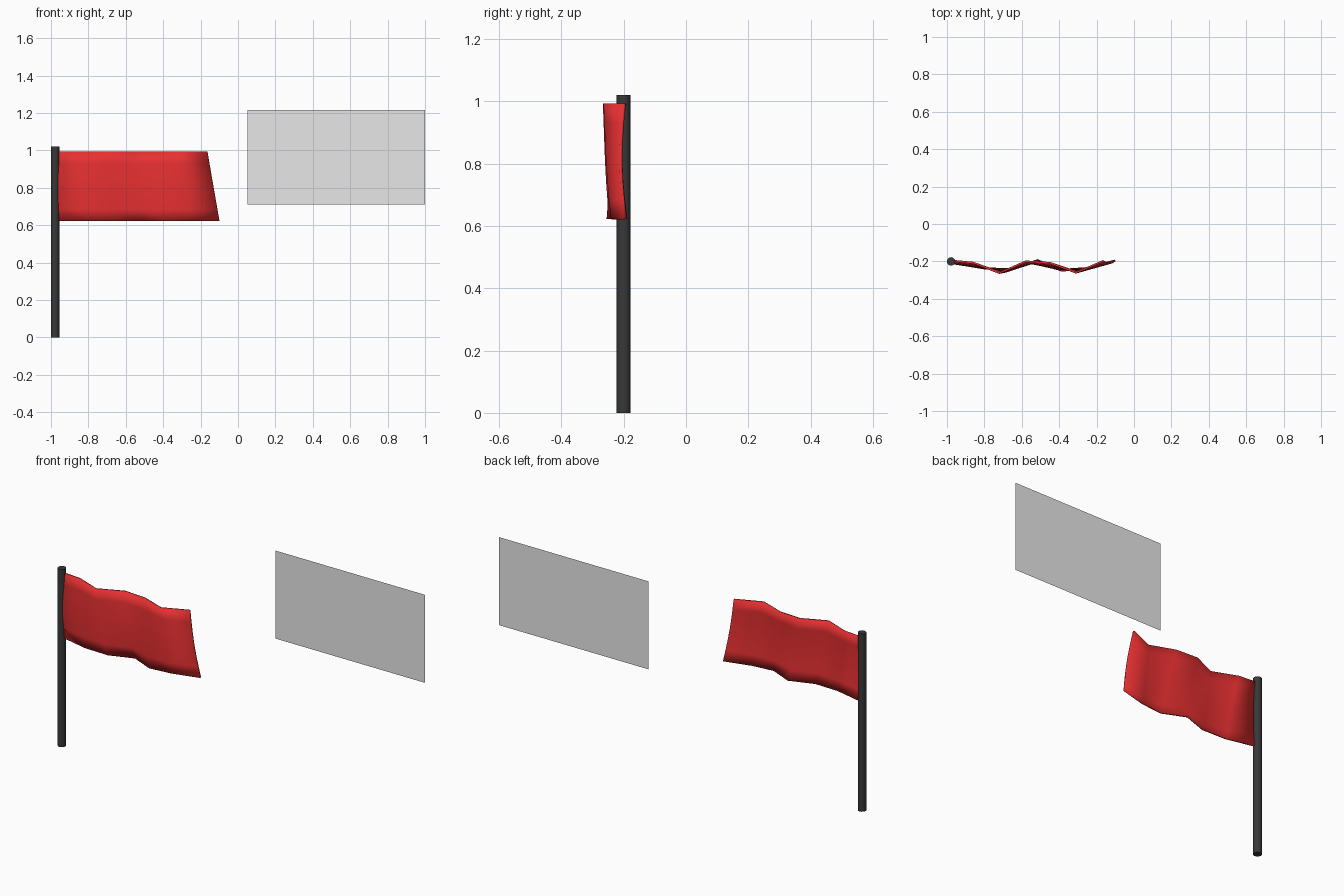
import bpy
import bmesh
from math import radians, pi, sin

cube = bpy.data.objects.get("Cube")
if cube:
    bpy.data.objects.remove(cube, do_unlink=True)


def material(name, rgb):
    mat = bpy.data.materials.new(name)
    mat.use_nodes = True
    mat.diffuse_color = (*rgb, 1)
    mat.node_tree.nodes["Principled BSDF"].inputs["Base Color"].default_value = (*rgb, 1)
    return mat


def build(name, bm, mat, smooth_angle=None):
    mesh = bpy.data.meshes.new(name)
    bm.to_mesh(mesh)
    bm.free()
    mesh.materials.append(mat)
    obj = bpy.data.objects.new(name, mesh)
    bpy.context.collection.objects.link(obj)
    if smooth_angle:
        bpy.ops.object.select_all(action="DESELECT")
        obj.select_set(True)
        bpy.context.view_layer.objects.active = obj
        bpy.ops.object.shade_smooth_by_angle(angle=radians(smooth_angle))
    return obj


red = material("red cloth", (0.82, 0.03, 0.032))
dark = material("dark metal", (0.04, 0.04, 0.04))
grey = material("light grey", (0.8, 0.8, 0.8))

# Pole
POLE_HEIGHT = 1.02
bm = bmesh.new()
bmesh.ops.create_cone(bm, cap_ends=True, segments=12, radius1=0.0225,
                      radius2=0.0225, depth=POLE_HEIGHT)
bmesh.ops.translate(bm, verts=bm.verts, vec=(-0.978, -0.2, POLE_HEIGHT / 2))
build("pole", bm, dark, 40)

# Flag: rows blended between the waves of the top and bottom edges (x, y)
top_edge = [(-0.965, -0.197), (-0.86, -0.207), (-0.72, -0.262), (-0.58, -0.2),
            (-0.45, -0.208), (-0.31, -0.26), (-0.165, -0.198)]
bottom_edge = [(-0.965, -0.2), (-0.8, -0.238), (-0.655, -0.242), (-0.515, -0.193),
               (-0.385, -0.25), (-0.255, -0.236), (-0.1, -0.195)]
TOP, BOTTOM, ROWS = 0.993, 0.622, 6
bm = bmesh.new()
grid = []
for r in range(ROWS + 1):
    t = r / ROWS
    row = []
    for (xa, ya), (xb, yb) in zip(top_edge, bottom_edge):
        y = ya + (yb - ya) * t
        y -= 0.012 * sin(pi * t) * max(0, (y + 0.27) / 0.07)   # slight belly
        row.append(bm.verts.new((xa + (xb - xa) * t, y, TOP + (BOTTOM - TOP) * t)))
    grid.append(row)
for upper, lower in zip(grid, grid[1:]):
    for c in range(len(upper) - 1):
        bm.faces.new((upper[c], lower[c], lower[c + 1], upper[c + 1]))
flag = build("flag", bm, red, 60)
cloth = flag.modifiers.new("cloth thickness", "SOLIDIFY")
cloth.thickness = 0.01
cloth.offset = 0

# Flat panel, standing apart behind the flag
bm = bmesh.new()
corners = [(0.05, 0.71), (1, 0.71), (1, 1.215), (0.05, 1.215)]
bm.faces.new([bm.verts.new((x, 0.267, z)) for x, z in corners])
build("panel", bm, grey)
